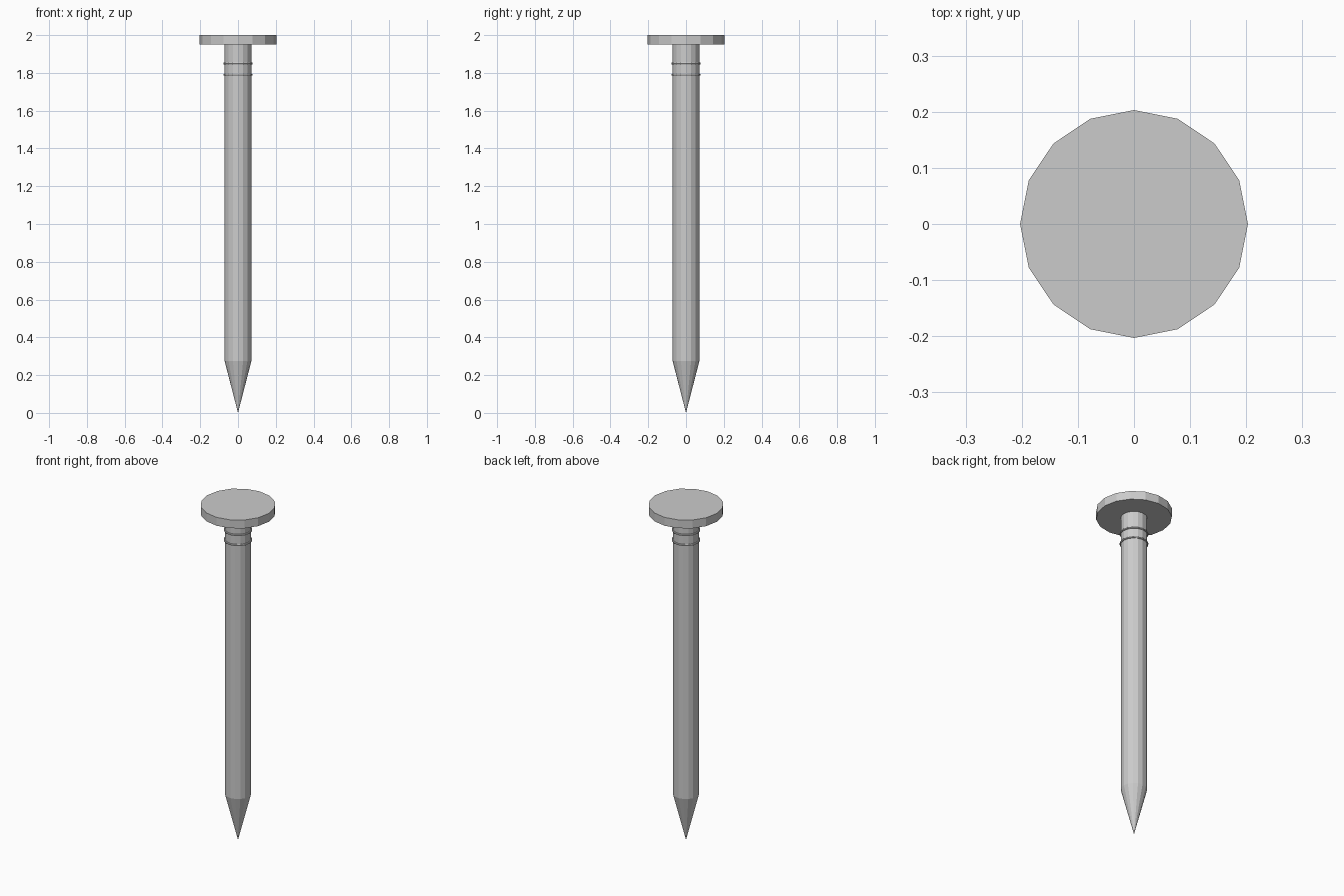
import bpy, math

if "Cube" in bpy.data.objects:
    bpy.data.objects.remove(bpy.data.objects["Cube"])

SIDES = 16


def lathe(name, profile, closed=False):
    """Spin an (r, z) profile round the z axis; r = 0 makes a pole."""
    verts, rings, faces = [], [], []
    for r, z in profile:
        n = 1 if r == 0 else SIDES
        rings.append([len(verts) + i % n for i in range(SIDES)])
        for i in range(n):
            a = 2 * math.pi * i / SIDES
            verts.append((r * math.cos(a), r * math.sin(a), z))
    pairs = list(zip(rings, rings[1:]))
    if closed:
        pairs.append((rings[-1], rings[0]))
    for lo, hi in pairs:
        for i in range(SIDES):
            j = (i + 1) % SIDES
            faces.append(list(dict.fromkeys((lo[i], lo[j], hi[j], hi[i]))))
    if not closed and profile[-1][0] > 0:
        faces.append(rings[-1])
    if not closed and profile[0][0] > 0:
        faces.append(rings[0][::-1])
    mesh = bpy.data.meshes.new(name)
    mesh.from_pydata(verts, [], faces)
    obj = bpy.data.objects.new(name, mesh)
    bpy.context.collection.objects.link(obj)
    return obj


# Flat round head
lathe("head", [(0.203, 1.95), (0.203, 2.0)])

# Straight shank and pointed tip
lathe("shank", [(0.071, 0.275), (0.071, 1.95)])
lathe("tip", [(0, 0), (0.071, 0.275)])

# Two thin grip rings under the head
for k, z in enumerate((1.79, 1.85)):
    section = [(0.073 + 0.005 * math.cos(a), z + 0.005 * math.sin(a))
               for a in (math.pi / 3 * i for i in range(6))]
    lathe(f"grip_ring_{k + 1}", section, closed=True)
